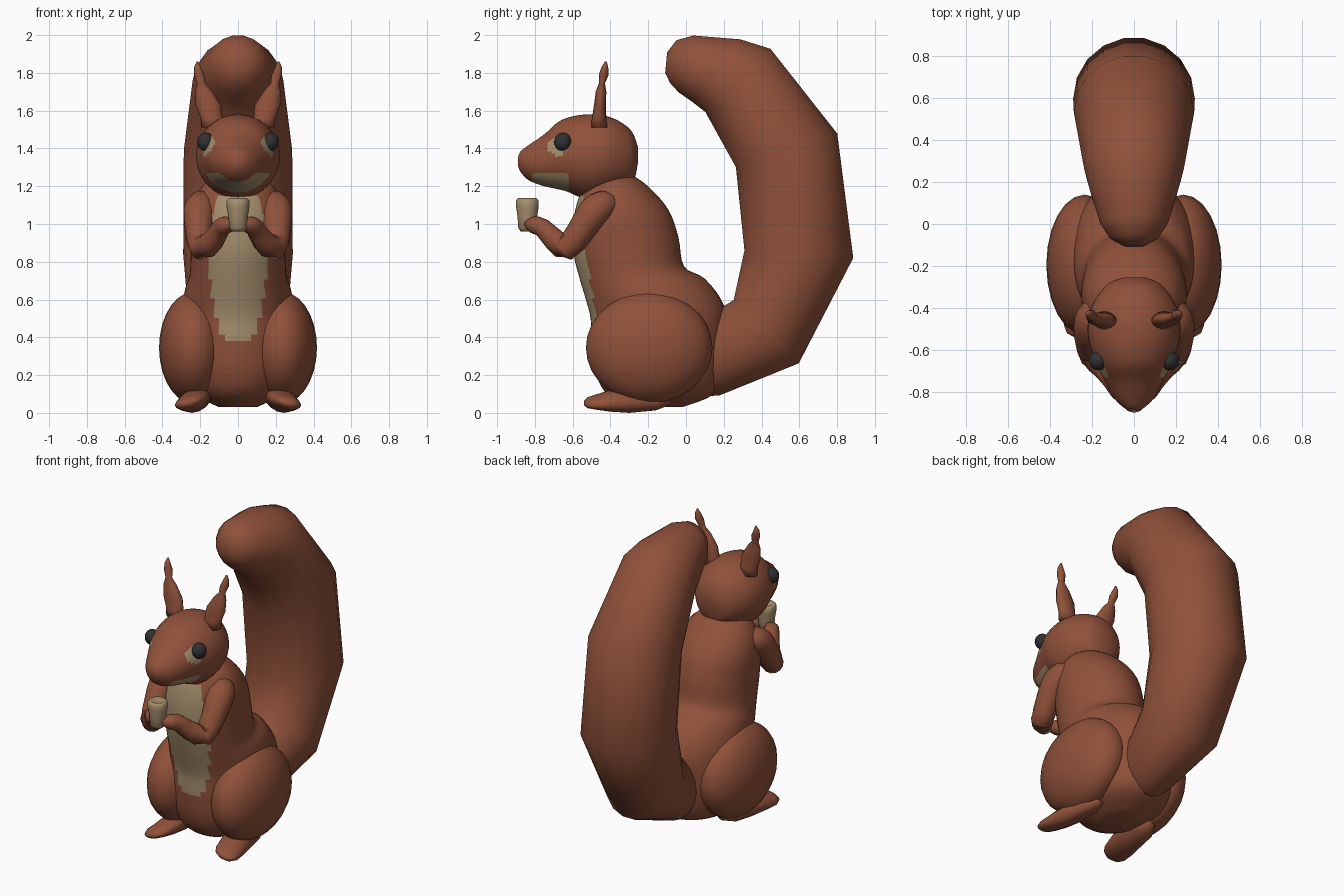
import bpy, bmesh, math
from mathutils import Vector


def material(name, rgb):
    m = bpy.data.materials.new(name)
    m.diffuse_color = (*rgb, 1)
    return m


FUR = material("russet fur", (0.28, 0.083, 0.042))
CREAM = material("cream fur", (0.38, 0.275, 0.155))
EYE = material("dark eye", (0.03, 0.03, 0.033))


def refine(rows, steps):
    """Catmull-Rom interpolation of rows of numbers."""
    out = []
    for i in range(len(rows) - 1):
        a, b = rows[max(i - 1, 0)], rows[i]
        c, d = rows[i + 1], rows[min(i + 2, len(rows) - 1)]
        for k in range(steps):
            t = k / steps
            out.append([0.5 * (2 * q + (r - p) * t + (2 * p - 5 * q + 4 * r - s) * t * t
                               + (3 * q - p - 3 * r + s) * t ** 3)
                        for p, q, r, s in zip(a, b, c, d)])
    return out + [list(rows[-1])]


def ring(c, u, v, n):
    return [Vector(c) + Vector(u) * math.cos(2 * math.pi * k / n)
            + Vector(v) * math.sin(2 * math.pi * k / n) for k in range(n)]


def skin(name, rings, mats, rule=None, sx=1):
    """Loft closed rings into a capped, smooth surface."""
    bm = bmesh.new()
    vs = [[bm.verts.new((p.x * sx, p.y, p.z)) for p in r] for r in rings]
    n = len(vs[0])
    for a, b in zip(vs, vs[1:]):
        for k in range(n):
            bm.faces.new((a[k], a[(k + 1) % n], b[(k + 1) % n], b[k]))
    bm.faces.new(vs[0])
    bm.faces.new(vs[-1])
    bmesh.ops.recalc_face_normals(bm, faces=bm.faces)
    for f in bm.faces:
        f.smooth = True
        if rule and rule(f.calc_center_median(), f.normal):
            f.material_index = 1
    me = bpy.data.meshes.new(name)
    bm.to_mesh(me)
    bm.free()
    for m in mats:
        me.materials.append(m)
    ob = bpy.data.objects.new(name, me)
    bpy.context.collection.objects.link(ob)
    return ob


def section(row, n):
    """Oval ring spanning two (y, z) outline points with half width w."""
    ay, az, by, bz, w = row
    return ring((0, (ay + by) / 2, (az + bz) / 2), (w, 0, 0),
                (0, (by - ay) / 2, (bz - az) / 2), n)


def tube(points, n):
    """Round rings along a path of (x, y, z, radius)."""
    out = []
    for i, p in enumerate(points):
        t = Vector(points[min(i + 1, len(points) - 1)][:3]) - Vector(points[max(i - 1, 0)][:3])
        t.normalize()
        u = (Vector((1, 0.3, 0)) - t * t.dot(Vector((1, 0.3, 0)))).normalized()
        out.append(ring(p[:3], u * p[3], t.cross(u) * p[3], n))
    return out


def ellipsoid(name, c, r, mat, seg=24):
    rows = [(math.cos(a), math.sin(a)) for a in
            (math.pi * (0.02 + 0.96 * k / 14) for k in range(15))]
    return skin(name, [ring((c[0], c[1], c[2] + r[2] * z), (r[0] * w, 0, 0),
                            (0, r[1] * w, 0), seg) for z, w in rows], [mat])


# Torso and hips: front point, back point, half width
torso = [(-0.30, 0.03, -0.02, 0.03, 0.10), (-0.42, 0.10, 0.15, 0.10, 0.23),
         (-0.48, 0.22, 0.20, 0.22, 0.29), (-0.50, 0.38, 0.215, 0.40, 0.31),
         (-0.505, 0.50, 0.20, 0.57, 0.30), (-0.53, 0.60, 0.10, 0.71, 0.28),
         (-0.56, 0.70, -0.01, 0.775, 0.255), (-0.595, 0.84, -0.04, 0.93, 0.25),
         (-0.60, 0.98, -0.09, 1.07, 0.25), (-0.58, 1.10, -0.18, 1.18, 0.225),
         (-0.55, 1.18, -0.27, 1.25, 0.17), (-0.50, 1.23, -0.34, 1.27, 0.10)]
BELLY = [(0.37, 0.04), (0.43, 0.11), (0.55, 0.12), (0.75, 0.16), (1.0, 0.165), (1.14, 0.10)]


def on_belly(c, nrm):
    if nrm.y > -0.1 or c.y > -0.3:
        return False
    for (z0, w0), (z1, w1) in zip(BELLY, BELLY[1:]):
        if z0 <= c.z <= z1:
            return abs(c.x) < w0 + (w1 - w0) * (c.z - z0) / (z1 - z0)
    return False


skin("torso", [section(r, 56) for r in refine(torso, 4)], [FUR, CREAM], on_belly)

# Head: lower point, upper point, half width, from back to nose
head = [(-0.255, 1.32, -0.255, 1.41, 0.05), (-0.285, 1.22, -0.295, 1.50, 0.13),
        (-0.40, 1.16, -0.40, 1.565, 0.205), (-0.53, 1.135, -0.53, 1.58, 0.22),
        (-0.64, 1.175, -0.66, 1.55, 0.185), (-0.75, 1.20, -0.75, 1.475, 0.14),
        (-0.83, 1.23, -0.83, 1.42, 0.095), (-0.875, 1.275, -0.875, 1.385, 0.05),
        (-0.89, 1.31, -0.89, 1.35, 0.02)]


def head_cream(c, nrm):
    chin = nrm.z < -0.5 and -0.81 < c.y < -0.62
    patch = (Vector((abs(c.x), c.y, c.z)) - Vector((0.155, -0.68, 1.415))).length < 0.058
    return chin or patch


skin("head", [section(r, 48) for r in refine(head, 5)], [FUR, CREAM], head_cream)

# Tail: inner point, outer point, half width, from root to tip
tail = [(0.0, 0.40, 0.05, 0.08, 0.12), (0.12, 0.52, 0.18, 0.09, 0.18),
        (0.25, 0.60, 0.60, 0.26, 0.255), (0.305, 0.86, 0.89, 0.82, 0.29),
        (0.26, 1.30, 0.805, 1.48, 0.287), (0.10, 1.59, 0.45, 1.93, 0.24),
        (0.03, 1.645, 0.29, 1.98, 0.21), (-0.04, 1.695, 0.04, 2.0, 0.16),
        (-0.085, 1.745, -0.05, 1.975, 0.115), (-0.11, 1.80, -0.10, 1.91, 0.05)]
skin("tail", [section(r, 18) for r in tail], [FUR])

# Paired parts
arm = [(0.17, -0.38, 1.10, 0.05), (0.19, -0.43, 1.10, 0.08), (0.205, -0.49, 1.06, 0.085),
       (0.207, -0.56, 0.96, 0.073), (0.19, -0.63, 0.875, 0.068), (0.135, -0.69, 0.91, 0.06),
       (0.09, -0.76, 0.98, 0.05), (0.06, -0.81, 0.995, 0.045), (0.04, -0.85, 1.0, 0.015)]
ear = [(0.135, -0.46, 1.51, 0.06, 0.045), (0.14, -0.46, 1.56, 0.058, 0.038),
       (0.157, -0.455, 1.63, 0.068, 0.032), (0.18, -0.45, 1.70, 0.046, 0.028),
       (0.195, -0.445, 1.745, 0.022, 0.016), (0.205, -0.435, 1.79, 0.027, 0.026),
       (0.214, -0.43, 1.83, 0.018, 0.018), (0.214, -0.425, 1.86, 0.005, 0.005)]
# Foot rows: x, y, z, half width, half height
foot = [(0.20, -0.08, 0.07, 0.03, 0.025), (0.21, -0.16, 0.07, 0.07, 0.055),
        (0.225, -0.30, 0.072, 0.08, 0.07), (0.24, -0.40, 0.064, 0.085, 0.055),
        (0.255, -0.48, 0.057, 0.08, 0.037), (0.26, -0.52, 0.054, 0.06, 0.027),
        (0.26, -0.54, 0.052, 0.025, 0.012)]
for s, side in ((1, "right"), (-1, "left")):
    skin(side + "_arm", tube(refine(arm, 2), 14), [FUR], sx=s)
    skin(side + "_ear", [ring(r[:3], (r[3], 0, 0), (0, r[4], 0), 12) for r in ear], [FUR], sx=s)
    skin(side + "_foot", [ring(r[:3], (r[3], 0, -0.2 * r[3]), (0, 0, r[4]), 14)
                          for r in foot], [FUR], sx=s)
    ellipsoid(side + "_thigh", (s * 0.235, -0.195, 0.345), (0.183, 0.335, 0.295), FUR)
    ellipsoid(side + "_eye", (s * 0.17, -0.652, 1.435), (0.046, 0.046, 0.049), EYE, 16)

# Nut held between the paws, with a shallow hollow on top
nut = [(0.96, 0.035), (0.98, 0.048), (1.04, 0.052), (1.09, 0.06), (1.125, 0.06),
       (1.137, 0.048), (1.125, 0.03)]
skin("nut", [ring((0, -0.84, z), (r, 0, 0), (0, r, 0), 12) for z, r in nut], [CREAM])
